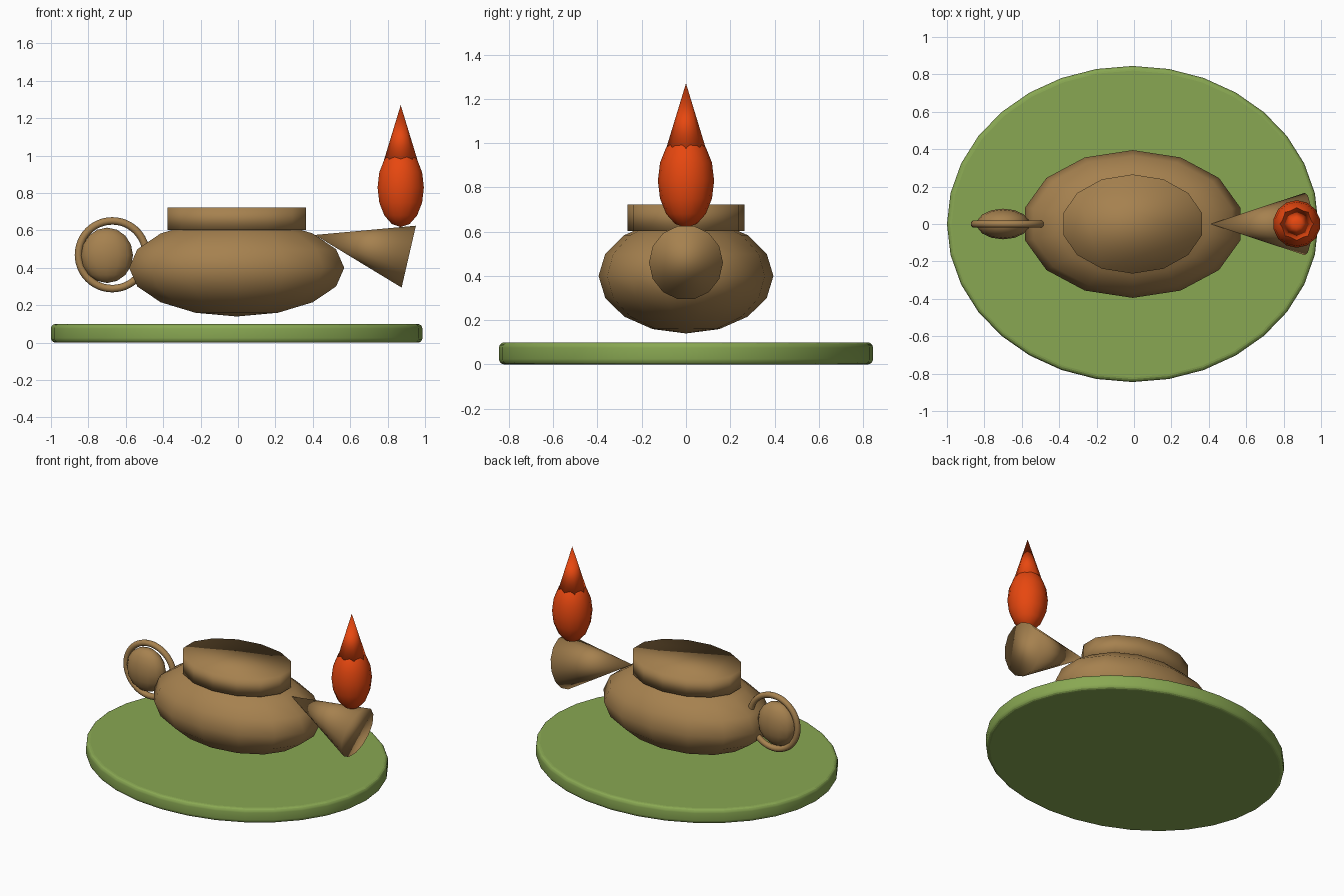
import bpy
from math import radians

cube = bpy.data.objects.get("Cube")
if cube:
    bpy.data.objects.remove(cube, do_unlink=True)


def material(name, rgb):
    m = bpy.data.materials.new(name)
    m.use_nodes = True
    m.diffuse_color = (*rgb, 1)
    m.node_tree.nodes["Principled BSDF"].inputs["Base Color"].default_value = (*rgb, 1)
    return m


clay = material("brown clay", (0.38, 0.22, 0.078))
green = material("leaf green", (0.25, 0.39, 0.085))
fire = material("flame orange", (0.82, 0.065, 0.005))


def finish(name, mat, scale=(1, 1, 1)):
    ob = bpy.context.object
    ob.name = name
    ob.scale = scale
    ob.data.materials.append(mat)
    bpy.ops.object.transform_apply(location=False, rotation=False, scale=True)
    bpy.ops.object.shade_smooth()
    return ob


def ellipsoid(name, mat, loc, size, segments=14, rings=8):
    bpy.ops.mesh.primitive_uv_sphere_add(segments=segments, ring_count=rings, radius=1, location=loc)
    return finish(name, mat, size)


# Oval stand with rounded rims
bpy.ops.mesh.primitive_cylinder_add(vertices=32, radius=1, depth=0.1, location=(-0.007, 0, 0.05))
stand = finish("oval_stand", green, (0.993, 0.845, 1))
for face in stand.data.polygons:
    face.use_smooth = abs(face.normal.z) < 0.5
bevel = stand.modifiers.new("rounded rim", "BEVEL")
bevel.width = 0.025
bevel.segments = 4
bevel.limit_method = "ANGLE"
bevel.angle_limit = radians(40)

# Lamp bowl and collar
ellipsoid("lamp_bowl", clay, (-0.007, 0, 0.4), (0.59, 0.395, 0.26))
bpy.ops.mesh.primitive_cylinder_add(vertices=14, radius=1, depth=0.12, location=(-0.007, 0, 0.663))
finish("bowl_collar", clay, (0.38, 0.265, 1))

# Flaring spout, tip buried in the bowl
bpy.ops.mesh.primitive_cone_add(vertices=14, radius1=1, radius2=0, depth=0.515,
                                location=(0.662, 0, 0.518), rotation=(0, radians(-77), 0))
spout = finish("spout", clay, (0.174, 0.167, 1))

# Ring handle with a knob inside it
bpy.ops.mesh.primitive_torus_add(major_radius=0.181, minor_radius=0.02, major_segments=48,
                                 minor_segments=12, location=(-0.672, 0, 0.47),
                                 rotation=(radians(90), 0, 0))
finish("handle_ring", clay)
ellipsoid("handle_knob", clay, (-0.7, 0, 0.467), (0.142, 0.082, 0.148))

# Flame: rounded body with a pointed tip
ellipsoid("flame_body", fire, (0.87, 0, 0.83), (0.127, 0.127, 0.212))
bpy.ops.mesh.primitive_cone_add(vertices=8, radius1=0.096, radius2=0, depth=0.315,
                                location=(0.87, 0, 1.1125))
finish("flame_tip", fire)
